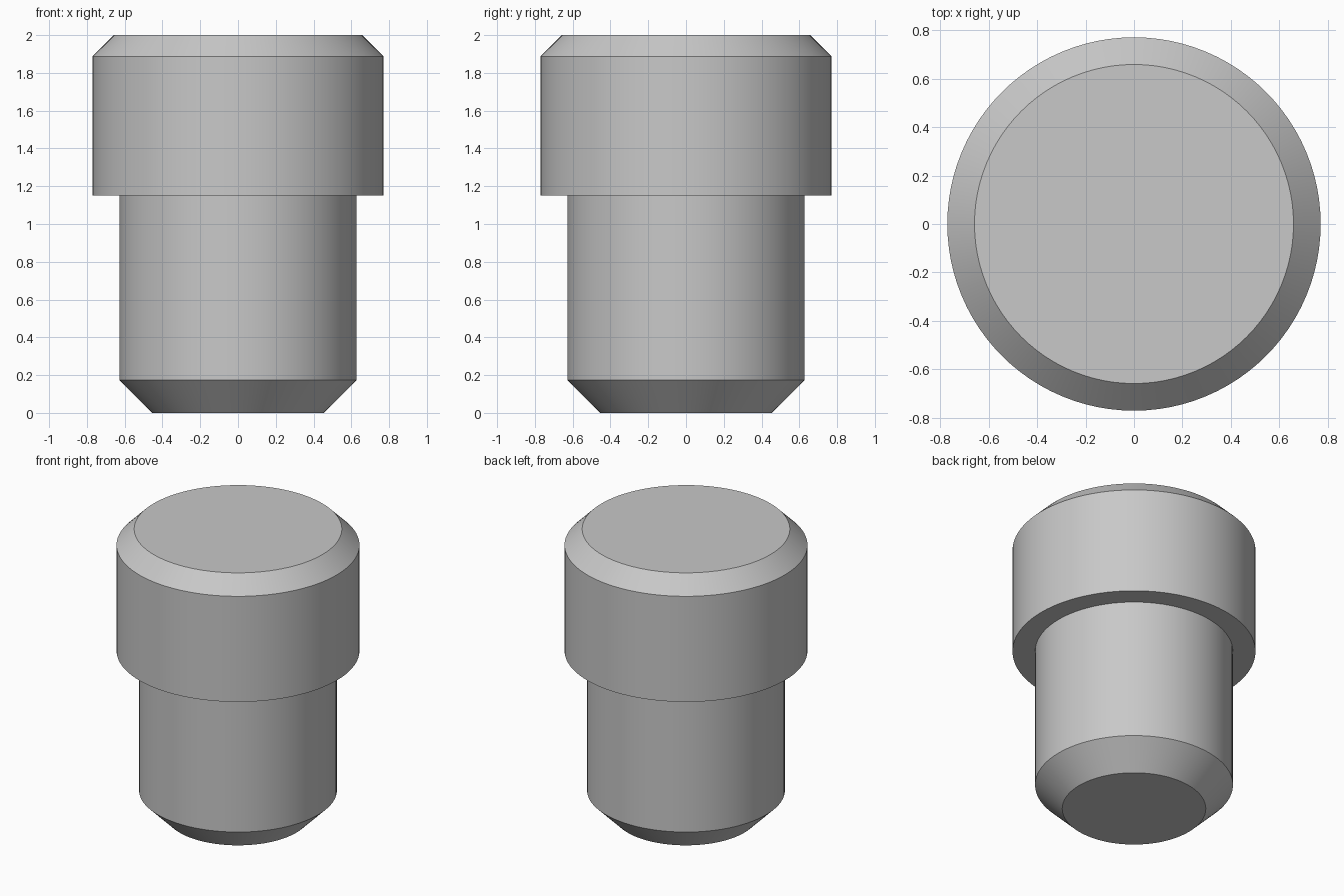
import bpy
import bmesh
import math

cube = bpy.data.objects.get("Cube")
if cube:
    bpy.data.objects.remove(cube, do_unlink=True)

SEGMENTS = 96

# Plain grey metal
grey = bpy.data.materials.new("grey_metal")
grey.use_nodes = True
colour = (0.58, 0.58, 0.58, 1)
grey.diffuse_color = colour
grey.node_tree.nodes["Principled BSDF"].inputs["Base Color"].default_value = colour


def turned_part(name, profile):
    """Revolve a (radius, height) profile around z and cap both ends."""
    bm = bmesh.new()
    rings = []
    for radius, z in profile:
        ring = []
        for i in range(SEGMENTS):
            a = math.tau * i / SEGMENTS
            ring.append(bm.verts.new((radius * math.cos(a), radius * math.sin(a), z)))
        rings.append(ring)
    for low, high in zip(rings, rings[1:]):
        for i in range(SEGMENTS):
            j = (i + 1) % SEGMENTS
            bm.faces.new((low[i], low[j], high[j], high[i]))
    bm.faces.new(rings[0][::-1])
    bm.faces.new(rings[-1])

    mesh = bpy.data.meshes.new(name)
    bm.to_mesh(mesh)
    bm.free()
    mesh.materials.append(grey)
    obj = bpy.data.objects.new(name, mesh)
    bpy.context.collection.objects.link(obj)
    bpy.ops.object.select_all(action="DESELECT")
    obj.select_set(True)
    bpy.context.view_layer.objects.active = obj
    bpy.ops.object.shade_smooth_by_angle(angle=math.radians(30))
    return obj


# One solid pin: chamfered tip, shank, shoulder and chamfered head
turned_part("stepped_pin", [
    (0.455, 0),
    (0.627, 0.173),
    (0.627, 1.15),
    (0.77, 1.15),
    (0.77, 1.888),
    (0.658, 2),
])
